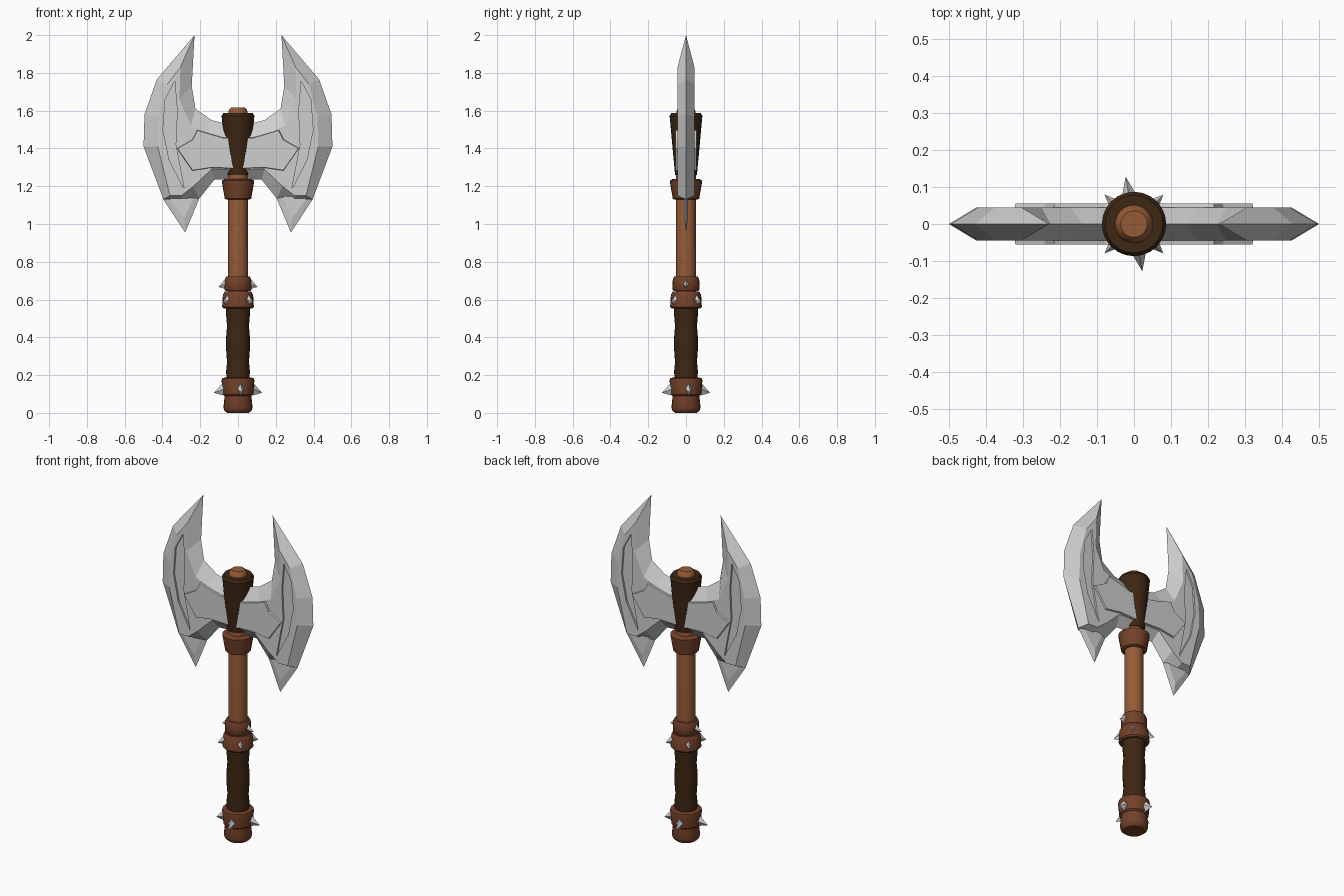
import bpy, bmesh, math
from mathutils import Vector

if "Cube" in bpy.data.objects:
    bpy.data.objects.remove(bpy.data.objects["Cube"])


def material(name, rgb):
    m = bpy.data.materials.new(name)
    m.diffuse_color = (*rgb, 1)
    m.use_nodes = True
    m.node_tree.nodes["Principled BSDF"].inputs["Base Color"].default_value = m.diffuse_color
    return m


STEEL = material("steel", (0.62, 0.62, 0.62))
WOOD = material("light wood", (0.30, 0.105, 0.036))
BAND = material("red brown leather", (0.17, 0.052, 0.022))
DARK = material("dark leather", (0.048, 0.02, 0.007))


def finish(name, bm, mat):
    bmesh.ops.recalc_face_normals(bm, faces=bm.faces[:])
    me = bpy.data.meshes.new(name)
    bm.to_mesh(me)
    bm.free()
    ob = bpy.data.objects.new(name, me)
    bpy.context.collection.objects.link(ob)
    if mat:
        me.materials.append(mat)
    return ob


def lathe(name, profile, mat, n=24):
    """Solid of revolution from (radius, z) points, capped at both ends."""
    bm = bmesh.new()
    rings = [[bm.verts.new((r * math.cos(2 * math.pi * i / n),
                            r * math.sin(2 * math.pi * i / n), z)) for i in range(n)]
             for r, z in profile]
    for a, b in zip(rings, rings[1:]):
        for i in range(n):
            j = (i + 1) % n
            bm.faces.new((a[i], a[j], b[j], b[i]))
    bm.faces.new(rings[0])
    bm.faces.new(rings[-1])
    ob = finish(name, bm, mat)
    bpy.ops.object.select_all(action='DESELECT')
    ob.select_set(True)
    bpy.context.view_layer.objects.active = ob
    bpy.ops.object.shade_smooth_by_angle(angle=math.radians(35))


def loft(bm, ridge, flat, y):
    """Plate with a sharp ridge loop at y=0 and flat faces at +y and -y."""
    n = len(ridge)
    mid = [bm.verts.new((x, 0, z)) for x, z in ridge]
    for s in (-1, 1):
        cap = [bm.verts.new((x, s * y, z)) for x, z in flat]
        bm.faces.new(cap)
        for i in range(n):
            j = (i + 1) % n
            bm.faces.new((mid[i], mid[j], cap[j], cap[i]))


def mirrored(pts):
    return pts + [(-x, z) for x, z in reversed(pts) if x > 0]


# Double blade: ridge silhouette paired with inner flat outline (right half)
ridge = [(0, 1.53), (.06, 1.53), (.14, 1.55), (.225, 1.61), (.245, 1.73), (.23, 2.0),
         (.43, 1.765), (.495, 1.58), (.50, 1.41), (.395, 1.13), (.30, 1.13),
         (.205, 1.135), (.125, 1.235), (0, 1.24)]
flat = [(0, 1.46), (.07, 1.46), (.17, 1.485), (.25, 1.52), (.31, 1.66), (.305, 1.83),
        (.375, 1.74), (.42, 1.57), (.425, 1.41), (.36, 1.15), (.30, 1.15),
        (.235, 1.20), (.14, 1.29), (0, 1.29)]
bm = bmesh.new()
loft(bm, mirrored(ridge), mirrored(flat), .045)
blade = finish("double_blade", bm, STEEL)

# Crescent recess cut into each flat
crescent = [(.335, 1.755), (.385, 1.66), (.397, 1.5), (.365, 1.34),
            (.285, 1.185), (.33, 1.42), (.322, 1.60)]
bm = bmesh.new()
for sx in (-1, 1):
    for sy in (-1, 1):
        a = [bm.verts.new((sx * x, sy * .034, z)) for x, z in crescent]
        f = bm.faces.new(a)
        ext = bmesh.ops.extrude_face_region(bm, geom=[f])
        for v in ext["geom"]:
            if isinstance(v, bmesh.types.BMVert):
                v.co.y = sy * .07
cutter = finish("recess_cutter", bm, STEEL)
cutter.hide_render = True
mod = blade.modifiers.new("recess", 'BOOLEAN')
mod.operation = 'DIFFERENCE'
mod.solver = 'EXACT'
mod.object = cutter
bpy.context.view_layer.objects.active = blade
bpy.ops.object.modifier_apply(modifier="recess")
bpy.data.objects.remove(cutter)

# Raised hub plate with pointed ends
plate = [(0, 1.455), (.08, 1.455), (.215, 1.495), (.24, 1.445), (.32, 1.40),
         (.24, 1.285), (.14, 1.30), (0, 1.295)]
outer = [(x * 1.04, 1.385 + (z - 1.385) * 1.15) for x, z in plate]
bm = bmesh.new()
loft(bm, mirrored(outer), mirrored(plate), .055)
finish("hub_plate", bm, STEEL)

# Thin lower points of the blade
for side, sx in (("left", -1), ("right", 1)):
    tri = [(.395, 1.13), (.28, .955), (.205, 1.135), (.30, 1.18)]
    inner = [(.36, 1.13), (.285, 1.03), (.235, 1.14), (.30, 1.17)]
    bm = bmesh.new()
    loft(bm, [(sx * x, z) for x, z in tri], [(sx * x, z) for x, z in inner], .01)
    finish("lower_point_" + side, bm, STEEL)

# Handle parts
lathe("shaft", [(.052, .6), (.052, 1.585), (.047, 1.605), (.036, 1.617)], WOOD)
lathe("head_wedge", [(.058, 1.26), (.085, 1.555), (.087, 1.572), (.078, 1.587)], DARK)
lathe("collar", [(.062, 1.13), (.07, 1.135), (.084, 1.215), (.085, 1.23), (.072, 1.238)], BAND)
lathe("upper_band", [(.066, .645), (.072, .655), (.07, .705), (.062, .722)], BAND)
lathe("middle_band", [(.076, .552), (.084, .56), (.08, .625), (.07, .642)], BAND)
lathe("grip", [(.06, .17), (.063, .22), (.058, .27), (.063, .34), (.063, .40),
               (.058, .46), (.063, .52), (.063, .57)], DARK)
lathe("pommel_band", [(.072, .09), (.08, .098), (.087, .17), (.084, .183), (.068, .188)], BAND)
lathe("pommel", [(.058, 0), (.072, .012), (.077, .03), (.07, .1)], BAND)


# Steel spikes around the bands, tips drooping a little
def spikes(name, angles, z, r, tip, size):
    bm = bmesh.new()
    for deg in angles:
        a = math.radians(deg)
        out = Vector((math.cos(a), math.sin(a), 0))
        side = Vector((-out.y, out.x, 0))
        up = Vector((0, 0, size))
        c = out * r + Vector((0, 0, z))
        base = [bm.verts.new(p) for p in (c + up, c + side * size * .55,
                                          c - up, c - side * size * .55)]
        top = bm.verts.new(out * tip + Vector((0, 0, z - size * .6)))
        bm.faces.new(base)
        for i in range(4):
            bm.faces.new((base[i], base[(i + 1) % 4], top))
    finish(name, bm, STEEL)


spikes("pommel_spikes", (-80, 10, 100, 190), .128, .077, .13, .036)
spikes("middle_spikes", (45, 135, 225, 315), .603, .074, .112, .03)
spikes("upper_spikes", (0, 180), .685, .063, .103, .03)
